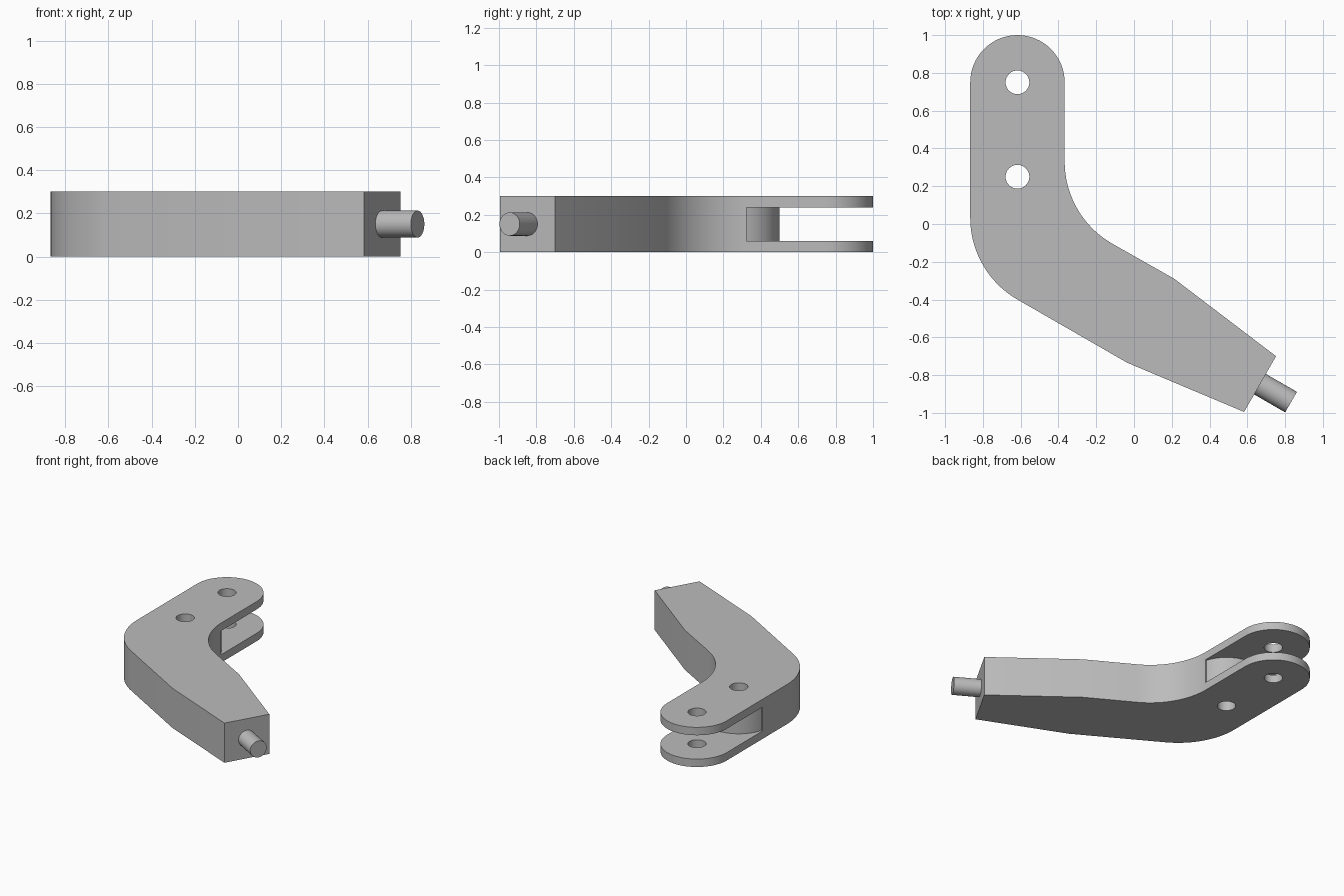
import bpy, bmesh
from math import radians, cos, sin
from mathutils import Vector

cube = bpy.data.objects.get("Cube")
if cube:
    bpy.data.objects.remove(cube)

THICK = 0.30      # overall height
PLATE = 0.06      # fork plate thickness
R = 0.25          # fork end radius
HOLE = 0.063
AXIS = -0.617     # x of the fork centreline
HOLES_Y = (0.75, 0.25)

grey = bpy.data.materials.new("plain grey")
grey.use_nodes = True
grey.diffuse_color = (0.5, 0.5, 0.5, 1)
grey.node_tree.nodes["Principled BSDF"].inputs["Base Color"].default_value = (0.5, 0.5, 0.5, 1)


def arc(cx, cy, r, a0, a1, n=24):
    angles = [radians(a0 + (a1 - a0) * i / n) for i in range(n + 1)]
    return [(cx + r * cos(a), cy + r * sin(a)) for a in angles]


def prism(name, outline, z0, z1):
    """Extrude a flat outline between two heights."""
    bm = bmesh.new()
    face = bm.faces.new([bm.verts.new((x, y, z0)) for x, y in outline])
    top = bmesh.ops.extrude_face_region(bm, geom=[face])["geom"]
    moved = [v for v in top if isinstance(v, bmesh.types.BMVert)]
    bmesh.ops.translate(bm, verts=moved, vec=(0, 0, z1 - z0))
    bmesh.ops.recalc_face_normals(bm, faces=bm.faces)
    mesh = bpy.data.meshes.new(name)
    bm.to_mesh(mesh)
    bm.free()
    mesh.materials.append(grey)
    obj = bpy.data.objects.new(name, mesh)
    bpy.context.collection.objects.link(obj)
    return obj


def activate(obj):
    bpy.ops.object.select_all(action='DESELECT')
    obj.select_set(True)
    bpy.context.view_layer.objects.active = obj


def cut(obj, cutter):
    mod = obj.modifiers.new("cut", 'BOOLEAN')
    mod.operation = 'DIFFERENCE'
    mod.solver = 'EXACT'
    mod.object = cutter
    activate(obj)
    bpy.ops.object.modifier_apply(modifier=mod.name)
    bpy.data.objects.remove(cutter)


# Bent arm: round fork end, outer bend, tapered tip, inner bend
outline = arc(AXIS, 0.75, R, 0, 180, 32)
outline += arc(AXIS - R + 0.5, 0.033, 0.5, 180, 240)
outline += [(-0.035, -0.735), (0.583, -0.995), (0.752, -0.70), (0.213, -0.29)]
outline += arc(AXIS + R + 0.5, 0.33, 0.5, 240, 180)
arm = prism("bent_arm", outline, 0, THICK)

# Fork slot with a rounded floor around the lower hole
slot = arc(AXIS, 0.25, R, 163, 17, 32)
low = slot[0][1]
slot += [(AXIS + 0.35, low), (AXIS + 0.35, 1.1), (AXIS - 0.35, 1.1), (AXIS - 0.35, low)]
cut(arm, prism("slot_cutter", slot, PLATE, THICK - PLATE))

# Bolt holes
for y in HOLES_Y:
    circle = arc(AXIS, y, HOLE, 0, 360, 32)[:-1]
    cut(arm, prism("hole_cutter", circle, -0.1, THICK + 0.1))

# Tip pin along the arm direction
direction = Vector((cos(radians(-30)), sin(radians(-30)), 0))
start = Vector((0.667, -0.848, THICK / 2))
length, sunk = 0.19, 0.03
bpy.ops.mesh.primitive_cylinder_add(
    vertices=32, radius=0.0625, depth=length + sunk,
    location=start + direction * (length - sunk) / 2,
    rotation=direction.to_track_quat('Z', 'Y').to_euler())
pin = bpy.context.object
pin.name = "tip_pin"
pin.data.materials.append(grey)

for obj in (arm, pin):
    activate(obj)
    bpy.ops.object.shade_smooth_by_angle(angle=radians(30))
